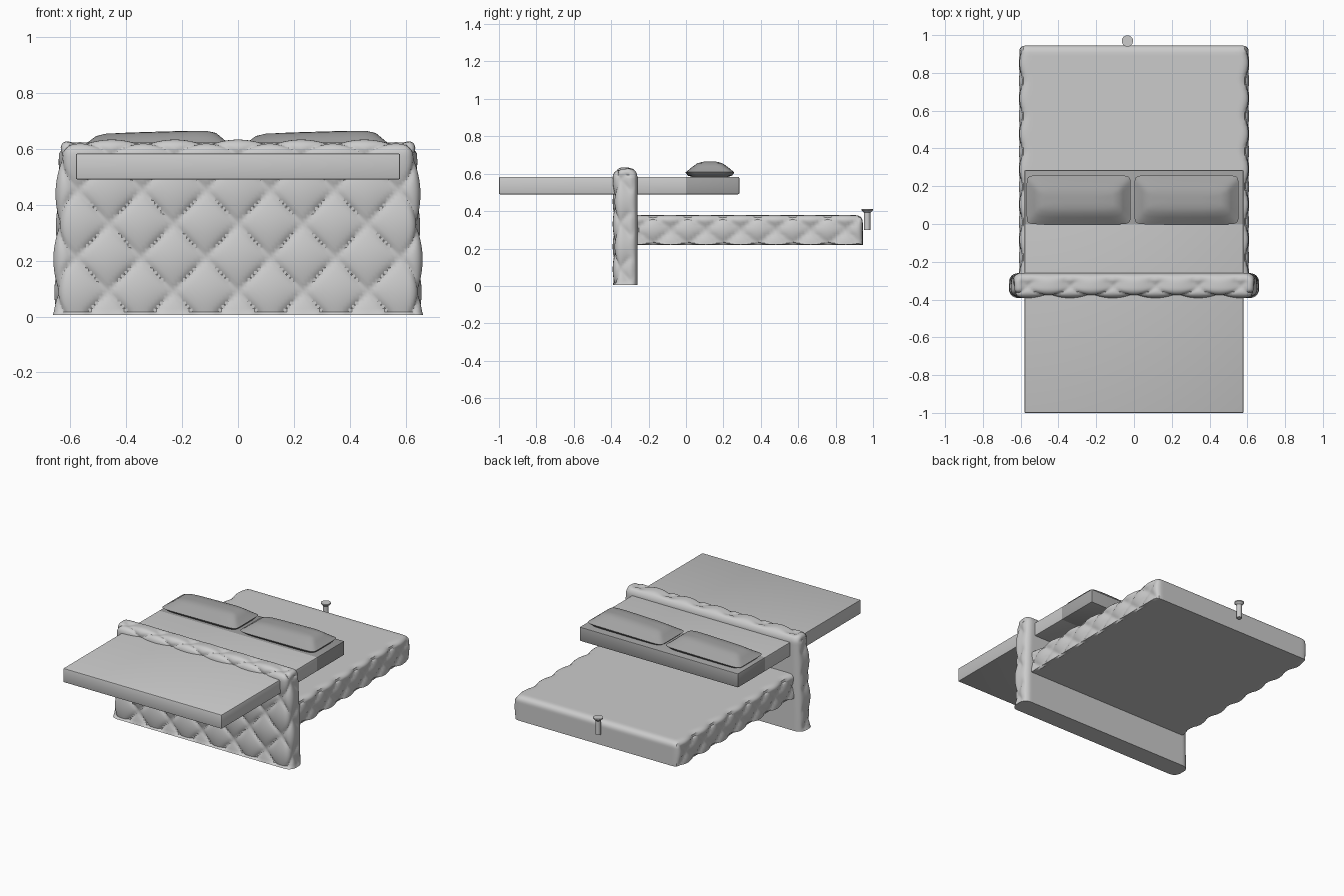
import bpy, bmesh, math
from mathutils import Vector

cube = bpy.data.objects.get("Cube")
if cube:
    bpy.data.objects.remove(cube, do_unlink=True)


def material(name, grey):
    m = bpy.data.materials.new(name)
    m.use_nodes = True
    colour = (grey, grey, grey, 1)
    m.diffuse_color = colour
    m.node_tree.nodes["Principled BSDF"].inputs["Base Color"].default_value = colour
    return m


LIGHT = material("light grey fabric", 0.6)
DARK = material("dark grey linen", 0.36)


def finish(bm, name, mat, angle=35):
    bmesh.ops.recalc_face_normals(bm, faces=bm.faces)
    mesh = bpy.data.meshes.new(name)
    bm.to_mesh(mesh)
    bm.free()
    mesh.materials.append(mat)
    obj = bpy.data.objects.new(name, mesh)
    bpy.context.collection.objects.link(obj)
    bpy.ops.object.select_all(action="DESELECT")
    obj.select_set(True)
    bpy.context.view_layer.objects.active = obj
    bpy.ops.object.shade_smooth_by_angle(angle=math.radians(angle))
    return obj


def box(lo, hi):
    bm = bmesh.new()
    bmesh.ops.create_cube(bm, size=1)
    for v in bm.verts:
        v.co = [lo[i] + (v.co[i] + 0.5) * (hi[i] - lo[i]) for i in range(3)]
    return bm


def rounded_box(lo, hi, segments, radius, sharp_low):
    """Dense box with rounded edges; sharp_low lists axes whose low side stays square."""
    bm = box(lo, hi)
    for axis in range(3):
        along = []
        for e in bm.edges:
            d = e.verts[0].co - e.verts[1].co
            if abs(d[axis]) > 0.9 * d.length:
                along.append(e)
        bmesh.ops.subdivide_edges(bm, edges=along, cuts=segments[axis] - 1, use_grid_fill=True)
    for v in bm.verts:
        inner = Vector([
            min(max(v.co[i], lo[i] + (0 if i in sharp_low else radius)), hi[i] - radius)
            for i in range(3)])
        d = v.co - inner
        if d.length > 1e-6:
            v.co = inner + d * (max(abs(c) for c in d) / d.length)
    bmesh.ops.recalc_face_normals(bm, faces=bm.faces)
    bm.normal_update()
    return bm


def tuft(bm, coords, weight, origin, pitch, depth):
    """Press a diamond lattice of creases into the surface."""
    moves = []
    for v in bm.verts:
        n = v.normal.copy()
        a, b = coords(v.co, n)
        s, t = (a - origin[0]) / pitch[0], (b - origin[1]) / pitch[1]
        puff = abs(math.sin(math.pi * (s + t)) * math.sin(math.pi * (s - t))) ** 0.45
        moves.append((v, n * (-depth * weight(n) * (1 - puff))))
    for v, move in moves:
        v.co += move


def loft(rings):
    """Skin a stack of equal point rings and cap both ends."""
    bm = bmesh.new()
    loops = [[bm.verts.new(p) for p in ring] for ring in rings]
    for low, high in zip(loops, loops[1:]):
        for i in range(len(low)):
            j = (i + 1) % len(low)
            bm.faces.new((low[i], low[j], high[j], high[i]))
    bm.faces.new(loops[0][::-1])
    bm.faces.new(loops[-1])
    return bm


# Tufted headboard: pattern wraps from the front over the sides and top
lo, hi = (-0.663, -0.392, 0.005), (0.663, -0.26, 0.633)
bm = rounded_box(lo, hi, (114, 12, 52), 0.05, (2,))
tuft(bm,
     lambda p, n: (p.x + n.x * (p.y - lo[1]), p.z + n.z * (p.y - lo[1])),
     lambda n: 0 if n.z < -0.6 else min(1, max(0, 1 - 1.4 * n.y)),
     (0, lo[2] + (hi[2] - lo[2]) * 7 / 52),
     ((hi[0] - lo[0]) * 20 / 114, (hi[2] - lo[2]) * 20 / 52), 0.022)
for v in bm.verts:
    v.co.x *= 1 - 0.03 * (v.co.z / hi[2]) ** 2
finish(bm, "headboard", LIGHT)

# Bed base with tufted side rails and plain foot
lo, hi = (-0.61, -0.27, 0.22), (0.61, 0.945, 0.378)
bm = rounded_box(lo, hi, (64, 65, 16), 0.035, (1, 2))
step = (hi[1] - lo[1]) / 65
tuft(bm,
     lambda p, n: (p.y, p.z),
     lambda n: min(1, 1.5 * abs(n.x)) * max(0, 1 - max(0, n.y)),
     (lo[1] + step * 10, 0.299), (step * 10, hi[2] - lo[2]), 0.022)
finish(bm, "bed_base", LIGHT)

# Mattress and the folded blanket section
for name, y0, y1, mat in (("mattress", -1.0, 0.0, LIGHT), ("blanket", 0.0, 0.285, DARK)):
    bm = box((-0.58, y0, 0.49), (0.58, y1, 0.583))
    edges = [e for e in bm.edges if not all(abs(v.co.y) < 1e-4 for v in e.verts)]
    bmesh.ops.bevel(bm, geom=edges, offset=0.006, segments=2, profile=0.5, affect="EDGES")
    finish(bm, name, mat)

# Pillows: half width, half depth, height, corner squareness of each ring
PILLOW = ((0.235, 0.095, 0.582, 0.35), (0.262, 0.118, 0.59, 0.25), (0.275, 0.13, 0.606, 0.15),
          (0.265, 0.122, 0.612, 0.2), (0.235, 0.093, 0.635, 0.3), (0.215, 0.07, 0.651, 0.35),
          (0.18, 0.045, 0.659, 0.4), (0.09, 0.02, 0.661, 0.5))


def power(c, e):
    return math.copysign(abs(c) ** e, c)


for name, cx in (("right_pillow", -0.293), ("left_pillow", 0.278)):
    rings = []
    for hx, hy, z, e in PILLOW:
        ring = []
        for i in range(48):
            t = math.tau * (i + 0.5) / 48
            x, y = hx * power(math.cos(t), e), hy * power(math.sin(t), e)
            lean = 0.03 * x * (z - 0.582) / 0.08
            ring.append((cx + x, 0.128 + y, z + lean))
        rings.append(ring)
    finish(loft(rings), name, DARK, 50)

# Small flared post at the foot
POST = ((0.017, 0.3), (0.017, 0.392), (0.03, 0.405), (0.03, 0.412))
rings = [[(-0.035 + r * math.cos(math.tau * i / 24), 0.969 + r * math.sin(math.tau * i / 24), z)
          for i in range(24)] for r, z in POST]
finish(loft(rings), "foot_post", LIGHT)
